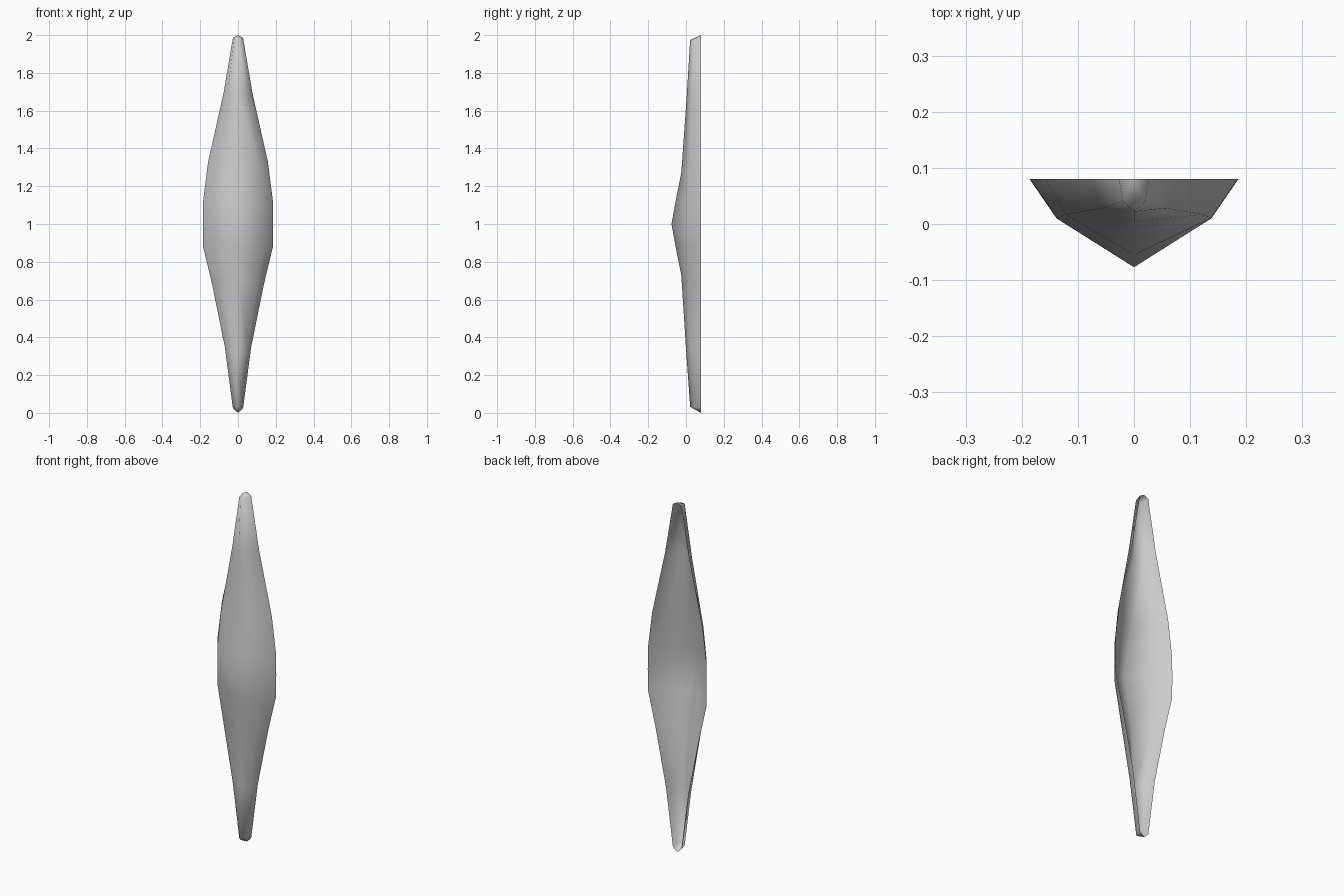
import bpy, bmesh

# Stations from top to bottom:
# (rim x, rim z, mid x, mid y, mid z, ridge y, ridge z)
STATIONS = [
    (0.027, 1.985, 0.020, 0.040, 1.98, 0.022, 1.975),
    (0.077, 1.69, 0.056, 0.028, 1.69, 0.004, 1.68),
    (0.158, 1.33, 0.122, 0.017, 1.30, -0.025, 1.27),
    (0.185, 1.12, 0.137, 0.010, 1.11, -0.055, 1.12),
    (0.186, 1.00, 0.138, 0.010, 1.00, -0.077, 1.00),
    (0.185, 0.88, 0.137, 0.010, 0.89, -0.055, 0.88),
    (0.137, 0.68, 0.108, 0.017, 0.70, -0.025, 0.73),
    (0.070, 0.35, 0.052, 0.028, 0.34, 0.000, 0.34),
    (0.027, 0.025, 0.020, 0.040, 0.03, 0.022, 0.032),
]
BACK = 0.08

bm = bmesh.new()

# Shell rows: left rim, left mid, ridge, right mid, right rim
rows = []
for rx, rz, mx, my, mz, cy, cz in STATIONS:
    pts = [(-rx, BACK, rz), (-mx, my, mz), (0, cy, cz), (mx, my, mz), (rx, BACK, rz)]
    rows.append([bm.verts.new(p) for p in pts])
for a, b in zip(rows, rows[1:]):
    for i in range(4):
        bm.faces.new((a[i], b[i], b[i + 1], a[i + 1]))

# Blunt end caps, open at the back
top = bm.verts.new((0, BACK, 2.0))
bottom = bm.verts.new((0, BACK, 0.0))
for i in range(4):
    bm.faces.new((top, rows[0][i], rows[0][i + 1]))
    bm.faces.new((bottom, rows[-1][i + 1], rows[-1][i]))

mesh = bpy.data.meshes.new("shield_shell")
bm.to_mesh(mesh)
bm.free()
for p in mesh.polygons:
    p.use_smooth = True
shell = bpy.data.objects.new("shield_shell", mesh)
bpy.context.collection.objects.link(shell)
